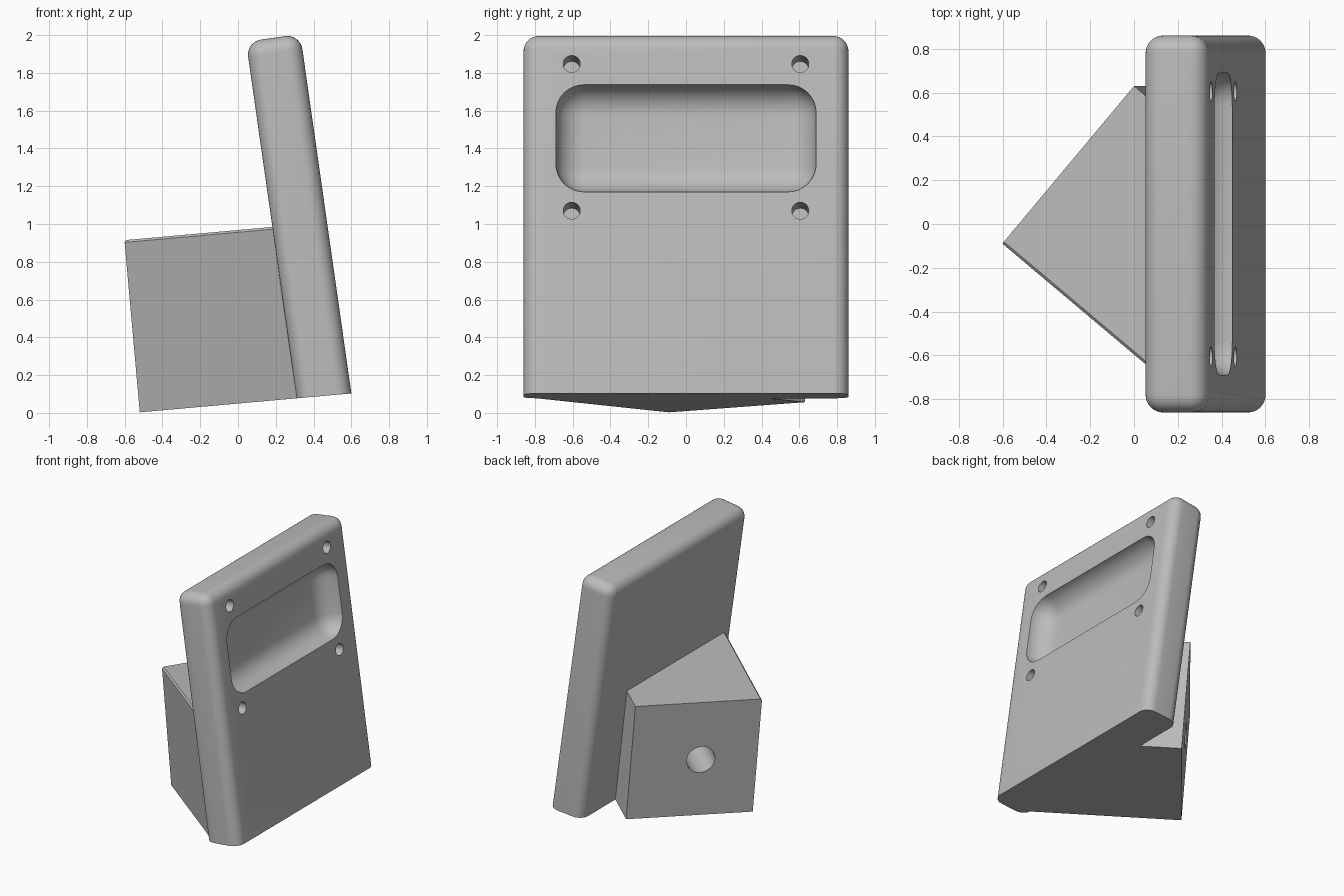
import bpy, bmesh
from math import radians, tan
from mathutils import Matrix, Vector

cube = bpy.data.objects.get("Cube")
if cube:
    bpy.data.objects.remove(cube, do_unlink=True)

grey = bpy.data.materials.new("light grey plastic")
grey.use_nodes = True
colour = (0.5, 0.5, 0.5, 1)
grey.diffuse_color = colour
grey.node_tree.nodes["Principled BSDF"].inputs["Base Color"].default_value = colour


def finish(name, bm, frame):
    bmesh.ops.recalc_face_normals(bm, faces=bm.faces)
    bm.transform(frame)
    mesh = bpy.data.meshes.new(name)
    bm.to_mesh(mesh)
    bm.free()
    mesh.materials.append(grey)
    obj = bpy.data.objects.new(name, mesh)
    bpy.context.collection.objects.link(obj)
    return obj


def box(name, low, high, frame, radius=0, segments=8, pick=None):
    """Box between two corners, with chosen edges rounded."""
    low, high = Vector(low), Vector(high)
    bm = bmesh.new()
    bmesh.ops.create_cube(bm, size=1)
    bm.transform(Matrix.Translation((low + high) / 2) @ Matrix.Diagonal((*(high - low), 1)))
    if radius:
        edges = [e for e in bm.edges if pick is None or pick(e)]
        bmesh.ops.bevel(bm, geom=edges, offset=radius, segments=segments,
                        profile=0.5, affect='EDGES')
    return finish(name, bm, frame)


def rod(name, start, end, radius, frame, sides=64):
    """Cylinder along local x from start to end."""
    start, end = Vector(start), Vector(end)
    bm = bmesh.new()
    bmesh.ops.create_cone(bm, cap_ends=True, segments=sides, radius1=radius,
                          radius2=radius, depth=(end - start).length)
    bm.transform(Matrix.Translation((start + end) / 2) @ Matrix.Rotation(radians(90), 4, 'Y'))
    return finish(name, bm, frame)


def combine(target, tool, operation):
    mod = target.modifiers.new(operation.lower(), 'BOOLEAN')
    mod.operation = operation
    mod.solver = 'EXACT'
    mod.object = tool
    bpy.context.view_layer.objects.active = target
    bpy.ops.object.modifier_apply(modifier=mod.name)
    bpy.data.objects.remove(tool, do_unlink=True)


# Local frames: panel x is its outward normal and z runs up its face;
# block x runs along the drilled axis.
lean = radians(8.1)
panel_frame = Matrix.Translation((0.6, 0, 0.105)) @ Matrix.Rotation(-lean, 4, 'Y')
block_frame = (Matrix.Translation((-0.52, -0.09, 0.003))
               @ Matrix.Rotation(radians(-5.1), 4, 'Y')
               @ Matrix.Rotation(radians(-40), 4, 'Z'))
thick, half_width, height = 0.29, 0.86, 1.92

# Rounded leaning panel
panel = box("leaning_panel", (-thick, -half_width, -0.5), (0, half_width, height),
            panel_frame, 0.08)

# Angled support block, trimmed inside the panel
block = box("support_block", (0, 0, -0.3), (1.8, 0.94, 0.915), block_frame, 0.012, 1,
            lambda e: all(v.co.y < 0.01 and v.co.z > 0 for v in e.verts))
trim = box("block_trim", (0.08 - thick, -3, -3), (3, 3, 3), panel_frame)
combine(block, trim, 'DIFFERENCE')
combine(panel, block, 'UNION')

# Flat sloping underside
combine(panel, box("underside_cut", (-4, -4, -3), (4, 4, 0), block_frame), 'DIFFERENCE')

# Stepped bore through panel and block
bore_y, bore_z = 0.42, 0.45
combine(panel, rod("wide_bore", (0.68, bore_y, bore_z), (1.7, bore_y, bore_z),
                   0.172, block_frame), 'DIFFERENCE')
combine(panel, rod("narrow_bore", (-0.3, bore_y, bore_z), (0.9, bore_y, bore_z),
                   0.105, block_frame), 'DIFFERENCE')

# Soft recessed window
recess = box("recess_cut", (-0.14, -0.69, 1.075), (0.4, 0.69, 1.65), panel_frame, 0.15)
combine(panel, recess, 'DIFFERENCE')

# Four blind screw holes
for y in (-0.605, 0.605):
    for z in (0.975, 1.76):
        combine(panel, rod("screw_hole", (-0.22, y, z), (0.1, y, z), 0.045,
                           panel_frame, 32), 'DIFFERENCE')

panel.name = "angled_wall_mount"
bpy.ops.object.select_all(action='DESELECT')
panel.select_set(True)
bpy.context.view_layer.objects.active = panel
bpy.ops.object.shade_smooth_by_angle(angle=radians(30))
